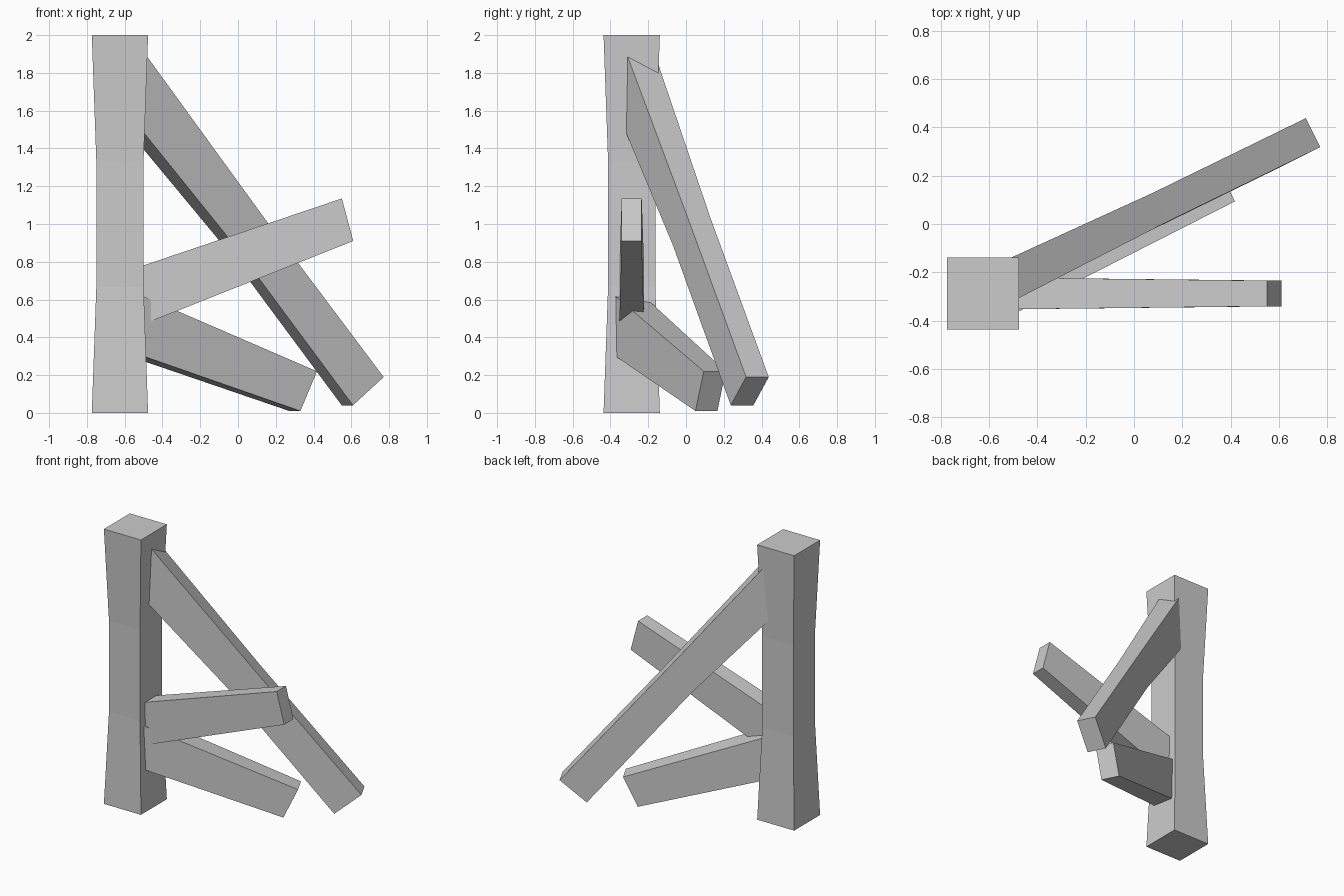
import bpy, bmesh
from math import radians, sin, cos
from mathutils import Vector

if "Cube" in bpy.data.objects:
    bpy.data.objects.remove(bpy.data.objects["Cube"])


def loft(name, rings):
    """Skin four-cornered rings into a closed flat-faced solid."""
    bm = bmesh.new()
    rows = [[bm.verts.new(p) for p in ring] for ring in rings]
    for a, b in zip(rows, rows[1:]):
        for i in range(4):
            j = (i + 1) % 4
            bm.faces.new((a[i], a[j], b[j], b[i]))
    bm.faces.new(rows[0][::-1])
    bm.faces.new(rows[-1])
    bmesh.ops.recalc_face_normals(bm, faces=bm.faces)
    mesh = bpy.data.meshes.new(name)
    bm.to_mesh(mesh)
    bm.free()
    bpy.context.collection.objects.link(bpy.data.objects.new(name, mesh))


def beam(name, yaw, sections):
    """Timber through sections of (centre, width, depth, pitch)."""
    yaw = radians(yaw)
    side = Vector((-sin(yaw), cos(yaw), 0))
    rings = []
    for centre, w, d, pitch in sections:
        p = radians(pitch)
        up = Vector((-sin(p) * cos(yaw), -sin(p) * sin(yaw), cos(p)))
        rings.append([Vector(centre) + side * w / 2 * s + up * d / 2 * u
                      for s, u in ((-1, -1), (1, -1), (1, 1), (-1, 1))])
    loft(name, rings)


# Upright post, narrower in its middle third
cx, cy = -0.625, -0.2875
loft("post", [[(cx + h * s, cy + h * u, z) for s, u in ((-1, -1), (1, -1), (1, 1), (-1, 1))]
              for z, h in ((0, .149), (.667, .125), (1.333, .125), (2, .149))])

# Long brace sloping down from near the top
beam("long_brace", 26.6, [((-.56, -.255, 1.728), .168, .43, 0),
                          ((.03, .03, .96), .134, .228, -50.5),
                          ((.66, .3375, .115), .134, .235, -50.5)])

# Short brace sloping down from the lower post
beam("lower_brace", 26.6, [((-.55, -.303, .463), .17, .318, 0),
                           ((.345, .13, .115), .13, .232, -25)])

# Arm rising from the middle of the post
beam("rising_arm", 0, [((-.56, cy, .603), .132, .315, 0),
                       ((.58, cy, 1.0225), .106, .233, 15)])
